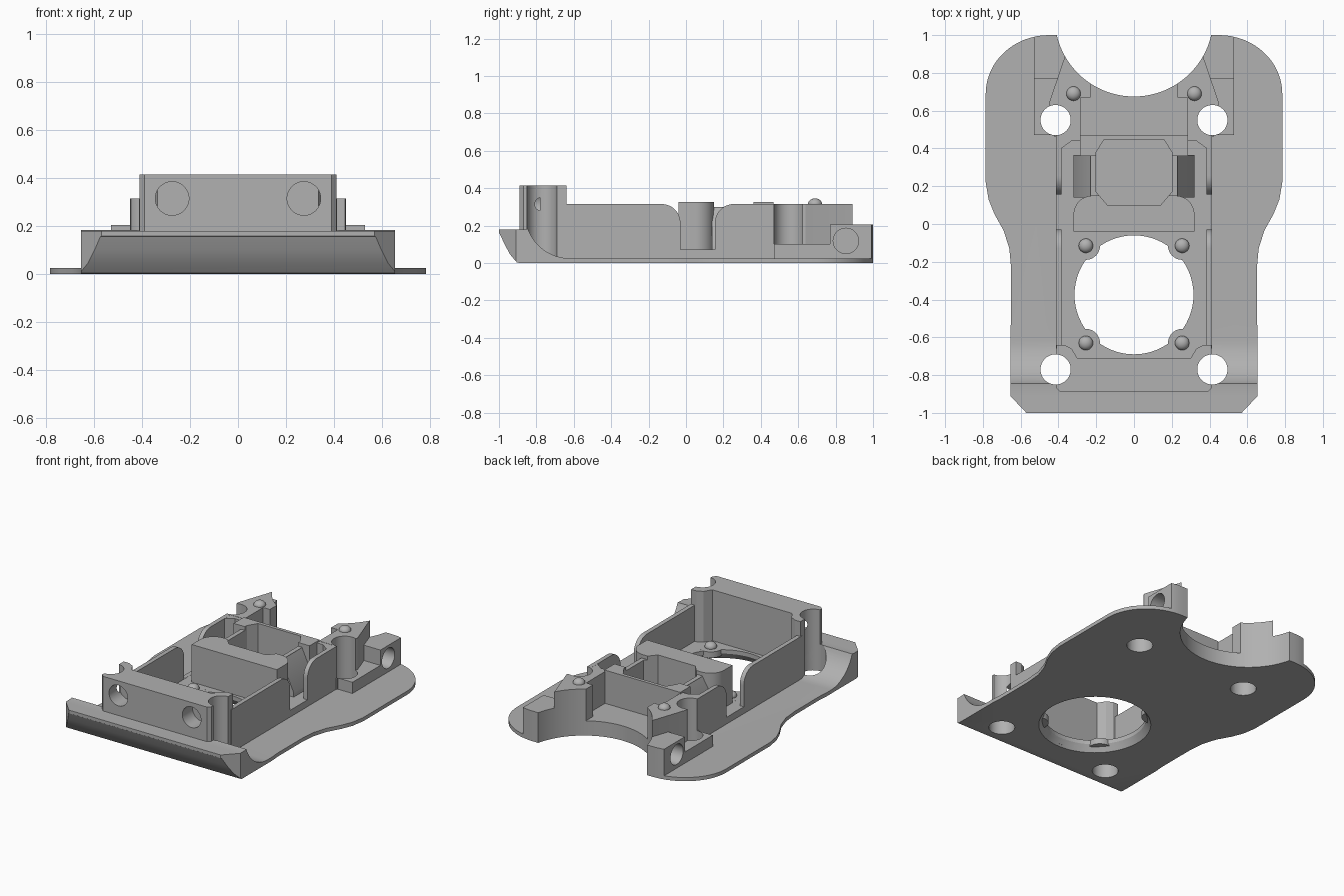
import bpy, bmesh
from math import sin, cos, pi
from mathutils import Matrix, Vector

cube = bpy.data.objects.get("Cube")
if cube:
    bpy.data.objects.remove(cube)

grey = bpy.data.materials.new("plain grey")
grey.use_nodes = True
color = (0.44, 0.44, 0.44, 1)
grey.diffuse_color = color
grey.node_tree.nodes["Principled BSDF"].inputs["Base Color"].default_value = color


def finish(name, bm):
    bmesh.ops.recalc_face_normals(bm, faces=bm.faces[:])
    mesh = bpy.data.meshes.new(name)
    bm.to_mesh(mesh)
    bm.free()
    mesh.materials.append(grey)
    ob = bpy.data.objects.new(name, mesh)
    bpy.context.collection.objects.link(ob)
    return ob


def prism(name, pts, lo, hi, axis="z"):
    """Extrude a profile: xy points along z, yz points along x, or xz points along y."""
    place = {"z": lambda a, b, h: (a, b, h), "x": lambda a, b, h: (h, a, b),
             "y": lambda a, b, h: (a, h, b)}[axis]
    bm = bmesh.new()
    face = bm.faces.new([bm.verts.new(place(a, b, lo)) for a, b in pts])
    ext = bmesh.ops.extrude_face_region(bm, geom=[face])
    verts = [v for v in ext["geom"] if isinstance(v, bmesh.types.BMVert)]
    bmesh.ops.translate(bm, verts=verts, vec=Vector(place(0, 0, hi - lo)))
    return finish(name, bm)


def box(name, x0, x1, y0, y1, z0, z1):
    return prism(name, [(x0, y0), (x1, y0), (x1, y1), (x0, y1)], z0, z1)


def arc(cx, cy, rx, ry, a0, a1, n=12):
    angles = [(a0 + (a1 - a0) * i / n) * pi / 180 for i in range(n + 1)]
    return [(cx + rx * cos(a), cy + ry * sin(a)) for a in angles]


def disc(name, cx, cy, r, lo, hi, axis="z", n=48):
    return prism(name, arc(cx, cy, r, r, 0, 360 - 360 / n, n - 1), lo, hi, axis)


def mirrored(pts):
    return pts + [(-x, y) for x, y in reversed(pts) if abs(x) > 0.001]


def flip(pts, s):
    return [(x * s, y) for x, y in pts]


def carve(ob, cutters, mode="DIFFERENCE"):
    bpy.context.view_layer.objects.active = ob
    for c in cutters:
        mod = ob.modifiers.new("carve", "BOOLEAN")
        mod.operation, mod.solver, mod.object = mode, "EXACT", c
        bpy.ops.object.modifier_apply(modifier=mod.name)
    return ob


# Cutting shapes
screws = [disc("screw_cutter", s * 0.415, y, 0.08, -0.1, 0.6)
          for s in (1, -1) for y in (-0.77, 0.55)]
fan = disc("fan_cutter", 0, -0.375, 0.315, -0.1, 0.2, n=64)
bm = bmesh.new()
bmesh.ops.create_cone(bm, cap_ends=True, segments=64, radius1=0.355, radius2=0.3, depth=0.08,
                      matrix=Matrix.Translation((0, -0.375, 0.025)))
flare = finish("fan_flare_cutter", bm)
bay = disc("rear_bay_cutter", 0, 1.095, 0.42, -0.1, 0.6, n=96)
pocket = prism("pocket_cutter", [(0.14, 0.1), (0.2, 0.17), (0.2, 0.38), (0.16, 0.445),
                                 (-0.16, 0.445), (-0.2, 0.38), (-0.2, 0.17), (-0.14, 0.1)],
               0.045, 0.6)
helpers = screws + [fan, flare, bay, pocket]

# Base plate with turned-up front lip: side profile intersected with the plan outline
outline = mirrored(
    [(0, -1), (0.57, -1), (0.655, -0.91), (0.655, -0.57), (0.65, -0.5), (0.65, -0.24),
     (0.66, -0.13), (0.69, -0.035), (0.74, 0.055), (0.77, 0.13), (0.785, 0.22)]
    + arc(0.45, 0.69, 0.335, 0.31, 0, 90, 16) + [(0.41, 1.0), (0, 1.0)])
plan = prism("plan_cutter", outline, -0.1, 0.5)
helpers.append(plan)
side = [(-1.01, 0.18), (-1.01, 0.165), (-0.995, 0.155), (-0.97, 0.1), (-0.94, 0.045),
        (-0.905, 0.004), (-0.89, 0), (1.01, 0), (1.01, 0.025)]
side += arc(-0.62, 0.265, 0.24, 0.24, 270, 200, 14) + [(-0.87, 0.18)]
plate = prism("base_plate", side, -0.8, 0.8, "x")
carve(plate, [plan], "INTERSECT")
carve(plate, screws + [fan, flare, bay])

# Inner floor around the fan opening, and raised floor at the rear
floor = box("inner_floor", -0.4, 0.4, -0.73, 0.465, 0.012, 0.07)
carve(floor, screws + [fan, flare, pocket])
rear_floor = box("rear_floor", -0.42, 0.42, 0.46, 0.76, 0.01, 0.1)
carve(rear_floor, screws + [bay])

# Tall front block with two blind round sockets
block = prism("front_block", mirrored(
    [(0, -0.89), (0.39, -0.89), (0.41, -0.87), (0.41, -0.64), (0.37, -0.64),
     (0.33, -0.66), (0.3, -0.71), (0, -0.71)]), 0.012, 0.415)
sockets = [disc("socket_cutter", s * 0.275, 0.315, 0.07, -1, -0.78, "y") for s in (1, -1)]
helpers += sockets
carve(block, screws + sockets)

# Cross bar with rounded rear corners and the pocket housing behind it
bar = prism("cross_bar", mirrored([(0, -0.04), (0.32, -0.04)]
                                  + arc(0.22, 0.05, 0.1, 0.1, 0, 90) + [(0, 0.15)]), 0.06, 0.325)
carve(bar, [pocket])
housing = box("pocket_housing", -0.23, 0.23, 0.13, 0.4, 0.06, 0.3)
rear_wall = box("rear_wall", -0.285, 0.285, 0.36, 0.468, 0.05, 0.325)
for part in (housing, rear_wall):
    carve(part, [pocket])

# Side wall outline with a rounded cable gap
wall = [(-0.66, 0.012), (-0.66, 0.315)] + arc(-0.13, 0.215, 0.1, 0.1, 90, 0)
wall += [(-0.03, 0.071), (0.155, 0.071)] + arc(0.255, 0.215, 0.1, 0.1, 180, 90)
wall += [(0.47, 0.315), (0.47, 0.012)]

domes = []
for s, word in ((1, "left"), (-1, "right")):
    ends = sorted((s * 0.383, s * 0.413))
    carve(prism(word + "_side_wall", wall, *ends, "x"), screws)
    prism(word + "_ramp", flip([(0.22, 0.06), (0.32, 0.06), (0.32, 0.1), (0.23, 0.295),
                                (0.22, 0.295)], s), 0.14, 0.365, "y")
    # Corner web between rear wall and side wall
    carve(prism(word + "_corner_web", flip([(0.28, 0.44), (0.33, 0.44), (0.385, 0.4),
                (0.4, 0.4), (0.4, 0.472), (0.28, 0.472)], s), 0.05, 0.314), screws)
    # Rear tower wrapped around the screw hole
    tower = prism(word + "_rear_tower", flip(
        [(0.28, 0.468), (0.412, 0.468), (0.45, 0.64), (0.37, 0.875), (0.36, 0.92),
         (0.23, 0.9), (0.23, 0.67), (0.28, 0.67)], s), 0.012, 0.3155)
    carve(tower, screws + [bay])
    # Stepped rear side block with a round socket
    ear = prism(word + "_rear_ear", [(0.47, 0.012), (0.47, 0.101), (0.77, 0.101),
                (0.77, 0.205), (1.0, 0.205), (1.0, 0.012)], *sorted((s * 0.35, s * 0.53)), "x")
    hole = disc("ear_cutter", 0.855, 0.118, 0.068, *sorted((s * 0.43, s * 0.6)), "x")
    helpers.append(hole)
    carve(ear, [plan], "INTERSECT")
    carve(ear, screws + [bay, hole])
    domes.append((word + "_tower_pin", s * 0.32, 0.69, 0.315))
    # Fan mounting lugs
    for y, place in ((-0.115, "rear"), (-0.63, "front")):
        disc(f"{word}_{place}_fan_lug", s * 0.255, y, 0.075, 0.03, 0.0705, n=32)
        domes.append((f"{word}_{place}_fan_pin", s * 0.255, y, 0.075))

# Domed pins
for name, x, y, z in domes:
    bm = bmesh.new()
    bmesh.ops.create_uvsphere(bm, u_segments=24, v_segments=12, radius=0.038,
                              matrix=Matrix.Translation((x, y, z)) @ Matrix.Diagonal((1, 1, 0.8, 1)))
    finish(name, bm)

for h in helpers:
    bpy.data.objects.remove(h)

# Smooth curved surfaces, keep edges crisp
bpy.ops.object.select_all(action="DESELECT")
for ob in bpy.context.scene.objects:
    if ob.type == "MESH":
        ob.select_set(True)
        bpy.context.view_layer.objects.active = ob
bpy.ops.object.shade_smooth_by_angle(angle=0.45)
